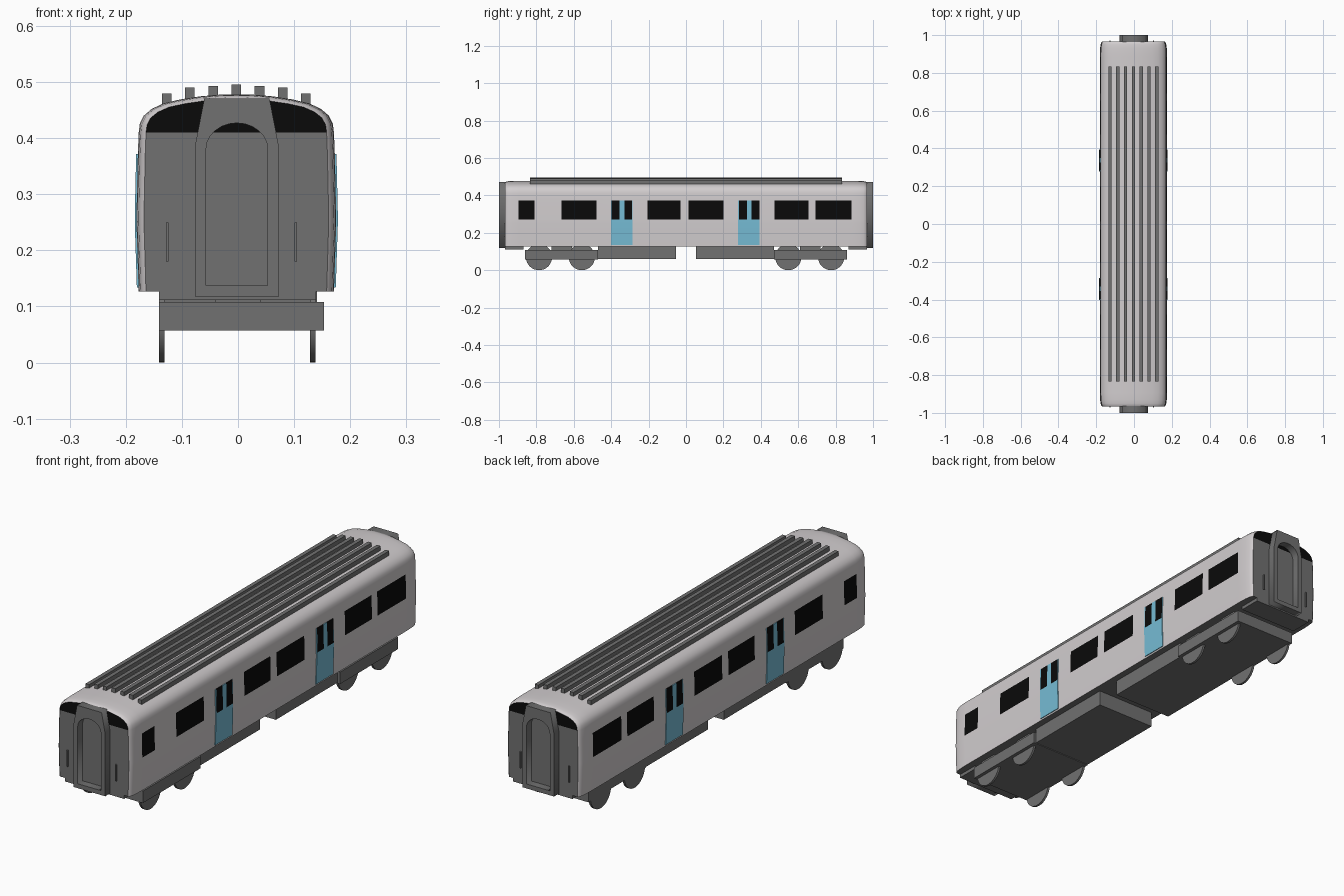
import bpy, bmesh, math

if "Cube" in bpy.data.objects:
    bpy.data.objects.remove(bpy.data.objects["Cube"])

CX = -0.003  # centre line of the coach body


def material(name, rgb):
    m = bpy.data.materials.new(name)
    m.diffuse_color = (*rgb, 1)
    m.use_nodes = True
    m.node_tree.nodes["Principled BSDF"].inputs["Base Color"].default_value = m.diffuse_color
    return m


WHITE = material("body_white", (0.64, 0.61, 0.62))
GREY = material("frame_grey", (0.165, 0.165, 0.165))
BLACK = material("window_black", (0.003, 0.003, 0.003))
BLUE = material("door_blue", (0.18, 0.50, 0.66))


def finish(bm, name, mats):
    bmesh.ops.recalc_face_normals(bm, faces=bm.faces)
    me = bpy.data.meshes.new(name)
    bm.to_mesh(me)
    bm.free()
    for m in mats:
        me.materials.append(m)
    ob = bpy.data.objects.new(name, me)
    bpy.context.collection.objects.link(ob)
    return ob


def smooth(ob, angle=30):
    bpy.ops.object.select_all(action='DESELECT')
    ob.select_set(True)
    bpy.context.view_layer.objects.active = ob
    bpy.ops.object.shade_smooth_by_angle(angle=math.radians(angle))


def box(name, x0, x1, y0, y1, z0, z1, mat=GREY):
    bm = bmesh.new()
    bmesh.ops.create_cube(bm, size=1)
    for v in bm.verts:
        v.co.x = x0 + (v.co.x + 0.5) * (x1 - x0)
        v.co.y = y0 + (v.co.y + 0.5) * (y1 - y0)
        v.co.z = z0 + (v.co.z + 0.5) * (z1 - z0)
    return finish(bm, name, [mat])


# --- Body shell: cross-section lofted along y, painted by position ---
half = [(0.174, 0.127), (0.1743, 0.134), (0.178, 0.25), (0.1778, 0.27), (0.1755, 0.372),
        (0.174, 0.41), (0.172, 0.426), (0.165, 0.440), (0.151, 0.452), (0.130, 0.462),
        (0.100, 0.469), (0.065, 0.4745), (0.030, 0.4775)]
section = half + [(0, 0.478)] + [(-x, z) for x, z in reversed(half)]
windows = [(-0.895, -0.81), (-0.665, -0.478), (-0.206, -0.029),
           (0.013, 0.20), (0.473, 0.654), (0.692, 0.884)]
doors = [(-0.402, -0.286), (0.278, 0.394)]
door_glass = []
for a, b in doors:
    door_glass += [(a + 0.005, a + 0.047), (a + 0.072, b - 0.002)]

ends = [(0.967, 0.925, 0.87), (0.962, 0.955, 0.93), (0.950, 0.978, 0.97),
        (0.930, 0.992, 0.99), (0.902, 1, 1)]   # y, width scale, roof scale
rings = [(-y, s, r) for y, s, r in ends] + [(y, s, r) for y, s, r in ends]
rings += [(y, 1, 1) for span in windows + doors + door_glass for y in span]
rings.sort()

bm = bmesh.new()
loops = []
for y, s, r in rings:
    loops.append([bm.verts.new((CX + x * s, y, z if z < 0.41 else 0.41 + (z - 0.41) * r))
                  for x, z in section])
n = len(section)


def inside(y, spans):
    return any(a < y < b for a, b in spans)


def side_colour(c):
    in_glass = 0.27 < c.z < 0.372
    if in_glass and inside(c.y, windows + door_glass):
        return 2
    if 0.134 < c.z < 0.372 and inside(c.y, doors):
        return 3
    return 0


for la, lb in zip(loops, loops[1:]):
    for i in range(n):
        j = (i + 1) % n
        f = bm.faces.new((la[i], la[j], lb[j], lb[i]))
        f.material_index = 1 if j == 0 else side_colour(f.calc_center_median())
# end walls: grey below, black glass above
for loop in (loops[0], loops[-1]):
    for i in range(n // 2):
        vs = [loop[i], loop[i + 1], loop[n - 2 - i], loop[n - 1 - i]]
        f = bm.faces.new(list(dict.fromkeys(vs)))
        f.material_index = 2 if f.calc_center_median().z > 0.41 else 1
bmesh.ops.recalc_face_normals(bm, faces=bm.faces)
# door leaves stand slightly proud of the sides
leaves = [f for f in bm.faces if f.material_index == 3
          or (f.material_index == 2 and inside(f.calc_center_median().y, doors))]
bmesh.ops.inset_region(bm, faces=leaves, thickness=0.0004, depth=0.003, use_even_offset=True)
body = finish(bm, "coach_body", [WHITE, GREY, BLACK, BLUE])
smooth(body)

# --- Roof ribs ---
for k, top in zip(range(-3, 4), (0.480, 0.490, 0.4925, 0.496, 0.4925, 0.490, 0.480)):
    x = CX + k * 0.0413
    box("roof_rib", x - 0.0085, x + 0.0085, -0.835, 0.835, top - 0.03, top)


# --- Gangway frames: tapered outline with an arched opening ---
def gangway(name, y):
    outer = [(-0.075, 0.118), (0.075, 0.118), (0.075, 0.384), (0.058, 0.471),
             (-0.058, 0.471), (-0.075, 0.384)]
    inner = [(-0.055, 0.137), (0.055, 0.137)]
    for i in range(13):
        a = math.pi * i / 12
        inner.append((0.055 * math.cos(a), 0.380 + 0.047 * math.sin(a)))
    cu = bpy.data.curves.new(name, 'CURVE')
    cu.dimensions = '2D'
    cu.fill_mode = 'BOTH'
    cu.extrude = 0.0185
    for pts in (outer, inner):
        sp = cu.splines.new('POLY')
        sp.points.add(len(pts) - 1)
        for p, (x, z) in zip(sp.points, pts):
            p.co = (x, z, 0, 1)
        sp.use_cyclic_u = True
    cu.materials.append(GREY)
    ob = bpy.data.objects.new(name, cu)
    bpy.context.collection.objects.link(ob)
    ob.location = (CX + 0.001, y, 0)
    ob.rotation_euler = (math.pi / 2, 0, 0)
    bpy.ops.object.select_all(action='DESELECT')
    ob.select_set(True)
    bpy.context.view_layer.objects.active = ob
    bpy.ops.object.convert(target='MESH')


def wheel(x, y):
    bm = bmesh.new()
    bmesh.ops.create_cone(bm, cap_ends=True, segments=32, radius1=0.07, radius2=0.07, depth=0.01)
    for v in bm.verts:
        v.co = (x + v.co.z, y + v.co.x, 0.07 + v.co.y)
    smooth(finish(bm, "wheel", [GREY]))


def span(s, a, b):
    return sorted((s * a, s * b))


# --- End fittings and running gear, repeated at both ends ---
for s, end in ((-1, "front"), (1, "back")):
    gangway(end + "_gangway", s * 0.9815)
    for x in (-0.126, 0.103):
        box(end + "_handrail", x - 0.0025, x + 0.0025, *span(s, 0.96, 0.972), 0.18, 0.25)
    box(end + "_headstock", -0.141, 0.139, *span(s, 0.87, 0.967), 0.112, 0.13)
    box(end + "_bogie_frame", -0.141, 0.153, *span(s, 0.47, 0.86), 0.057, 0.108)
    box(end + "_bogie_pivot", -0.04, 0.04, *span(s, 0.61, 0.72), 0.10, 0.13)
    box(end + "_equipment_box", -0.141, 0.141, *span(s, 0.054, 0.47), 0.060, 0.13)
    for y in (0.552, 0.781):
        for x in (-0.136, 0.133):
            wheel(x, s * y - 0.005)
